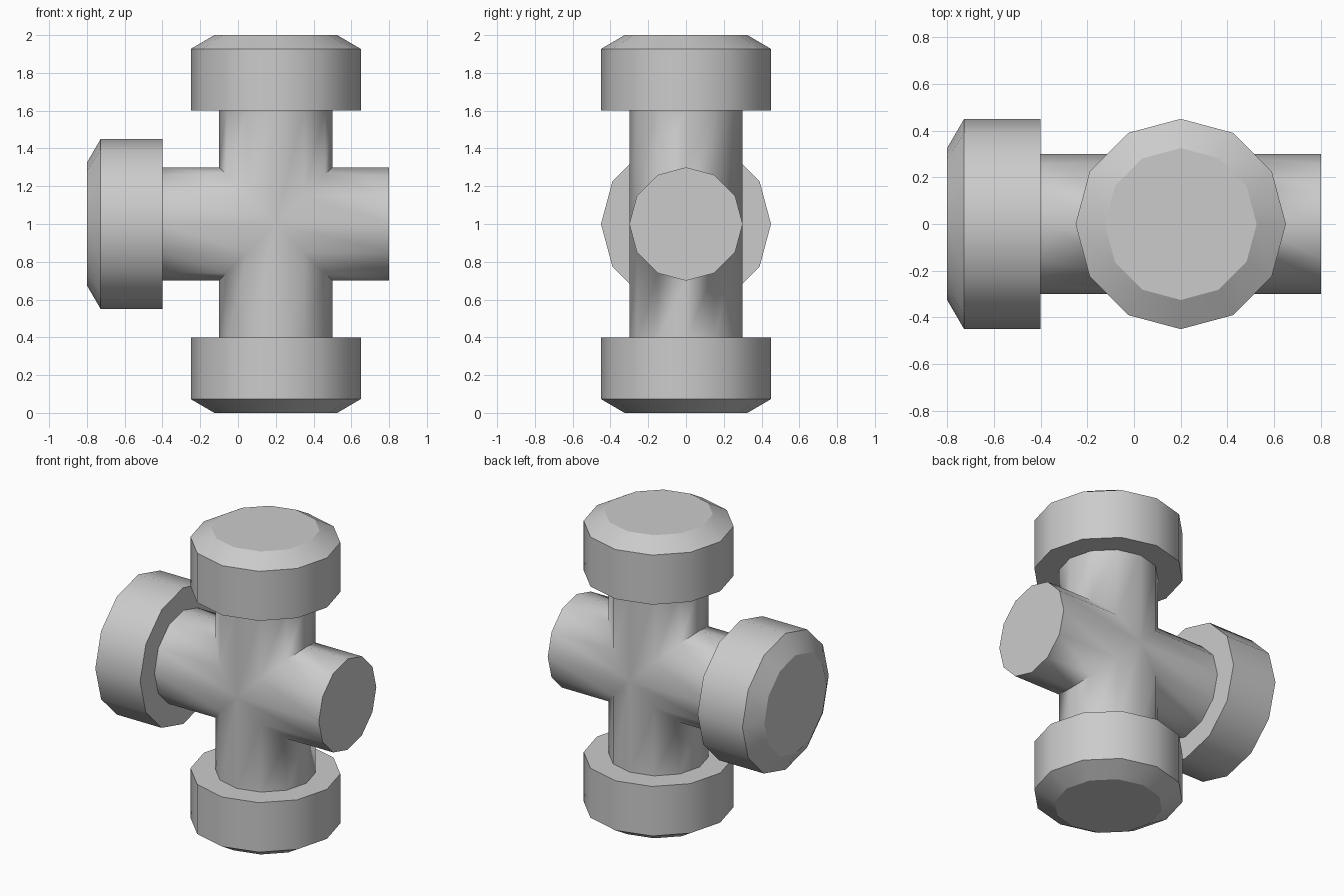
import bpy, bmesh
from math import cos, sin, pi, radians
from mathutils import Matrix, Vector

SIDES = 12
RADIUS = 0.3
CENTRE = Vector((0.2, 0, 1))

if "Cube" in bpy.data.objects:
    bpy.data.objects.remove(bpy.data.objects["Cube"])

grey = bpy.data.materials.new("plain grey")
grey.use_nodes = True
colour = (0.6, 0.6, 0.6, 1)
grey.diffuse_color = colour
grey.node_tree.nodes["Principled BSDF"].inputs["Base Color"].default_value = colour


def ring(bm, turn, radius, height):
    """Ring around an arm; height is a distance or a function of the offset."""
    verts = []
    for i in range(SIDES):
        a = 2 * pi * i / SIDES
        x, y = radius * cos(a), radius * sin(a)
        z = height(x) if callable(height) else height
        verts.append(bm.verts.new(turn @ Vector((x, y, z))))
    return verts


def bridge(bm, low, high):
    for i in range(SIDES):
        j = (i + 1) % SIDES
        bm.faces.new((low[i], low[j], high[j], high[i]))


def finish(bm, name, angle):
    bmesh.ops.remove_doubles(bm, verts=bm.verts, dist=0.0001)
    bmesh.ops.recalc_face_normals(bm, faces=bm.faces)
    mesh = bpy.data.meshes.new(name)
    bm.to_mesh(mesh)
    bm.free()
    obj = bpy.data.objects.new(name, mesh)
    obj.location = CENTRE
    mesh.materials.append(grey)
    bpy.context.collection.objects.link(obj)
    bpy.ops.object.select_all(action='DESELECT')
    obj.select_set(True)
    bpy.context.view_layer.objects.active = obj
    bpy.ops.object.shade_smooth_by_angle(angle=radians(angle))
    # End discs stay flat
    for face in mesh.polygons:
        if len(face.vertices) == SIDES:
            face.use_smooth = False


arms = {name: Matrix.Rotation(i * pi / 2, 3, 'Y')
        for i, name in enumerate(("top", "left", "bottom", "right"))}

# Cross of four pipe arms, mitred where they meet
bm = bmesh.new()
for name, turn in arms.items():
    seam = ring(bm, turn, RADIUS, abs)
    end = ring(bm, turn, RADIUS, 0.6 if name == "left" else 0.61)
    bridge(bm, seam, end)
    bm.faces.new(end)
finish(bm, "pipe_cross", 60.5)

# Chamfered caps on three of the arms
for name in ("top", "bottom", "right"):
    bm = bmesh.new()
    rings = [ring(bm, arms[name], r, h)
             for r, h in ((0.45, 0.6), (0.45, 0.927), (0.325, 1.0))]
    bridge(bm, rings[0], rings[1])
    bridge(bm, rings[1], rings[2])
    bm.faces.new(rings[0])
    bm.faces.new(rings[2])
    finish(bm, name + "_cap", 35)
